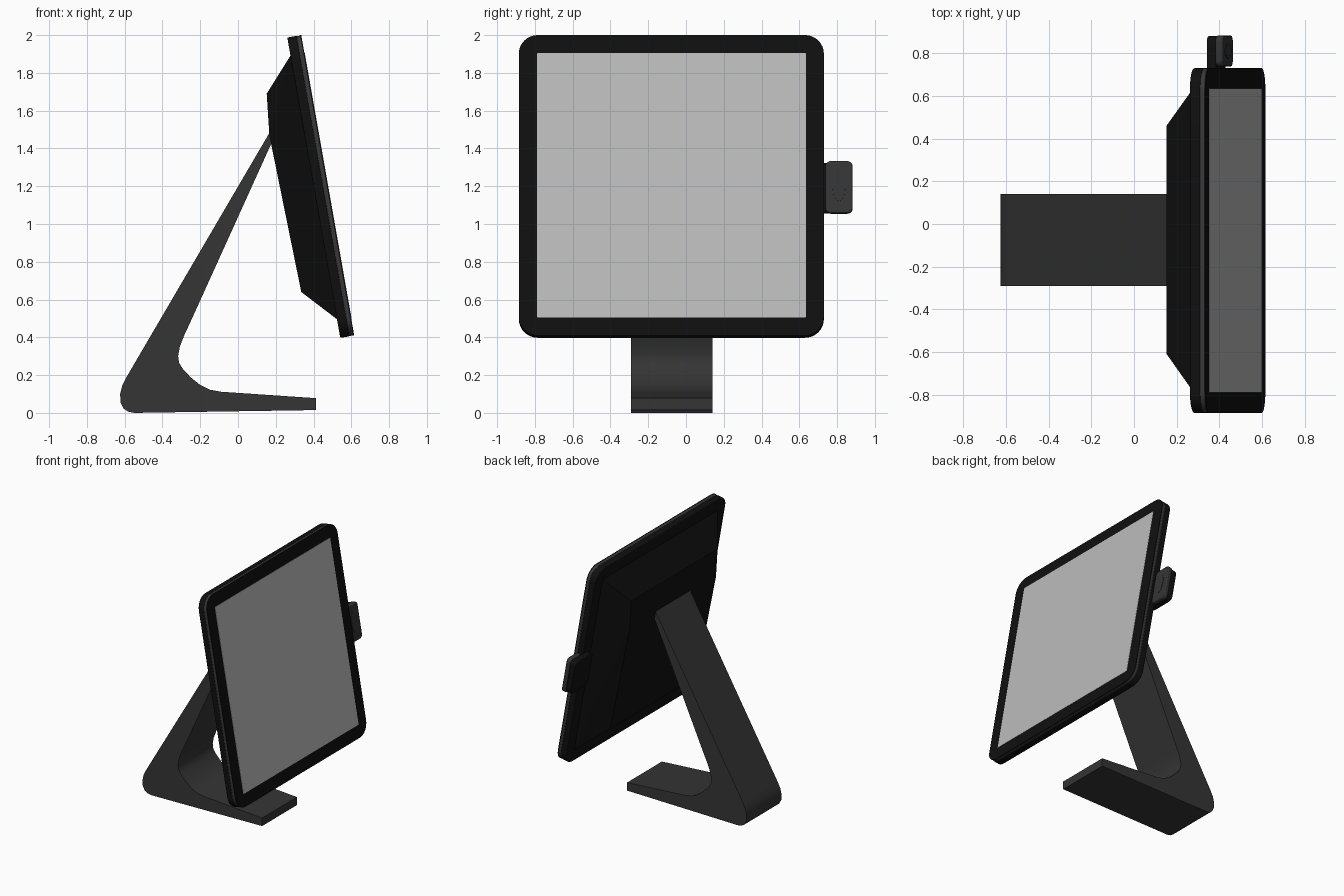
import bpy, bmesh, math
from mathutils import Matrix, Vector

if "Cube" in bpy.data.objects:
    bpy.data.objects.remove(bpy.data.objects["Cube"])


def material(name, v):
    m = bpy.data.materials.new(name)
    m.diffuse_color = (v, v, v, 1)
    m.use_nodes = True
    m.node_tree.nodes["Principled BSDF"].inputs["Base Color"].default_value = m.diffuse_color
    return m


BLACK = material("black_plastic", 0.005)
TRIM = material("trim_grey", 0.04)
DARK = material("dark_grey", 0.035)
GLASS = material("screen_grey", 0.5)


def finish(name, bm, mat, matrix=Matrix(), bevel=0):
    bmesh.ops.recalc_face_normals(bm, faces=bm.faces)
    me = bpy.data.meshes.new(name)
    bm.to_mesh(me)
    bm.free()
    me.transform(matrix)
    me.materials.append(mat)
    ob = bpy.data.objects.new(name, me)
    bpy.context.collection.objects.link(ob)
    if bevel:
        b = ob.modifiers.new("edge", 'BEVEL')
        b.width, b.segments, b.limit_method = bevel, 2, 'ANGLE'
        b.angle_limit = math.radians(50)
    bpy.ops.object.select_all(action='DESELECT')
    ob.select_set(True)
    bpy.context.view_layer.objects.active = ob
    bpy.ops.object.shade_smooth_by_angle(angle=math.radians(30))
    return ob


def prism(name, outline, z0, z1, mat, matrix, bevel=0):
    bm = bmesh.new()
    lo = [bm.verts.new((x, y, z0)) for x, y in outline]
    hi = [bm.verts.new((x, y, z1)) for x, y in outline]
    n = len(outline)
    bm.faces.new(lo[::-1])
    bm.faces.new(hi)
    for i in range(n):
        j = (i + 1) % n
        bm.faces.new((lo[i], lo[j], hi[j], hi[i]))
    return finish(name, bm, mat, matrix, bevel)


def rounded(w, h, r, cx=0, cy=0, seg=8):
    pts = []
    for k, (sx, sy) in enumerate([(1, 1), (-1, 1), (-1, -1), (1, -1)]):
        for i in range(seg + 1):
            a = math.pi / 2 * (k + i / seg)
            pts.append((cx + sx * (w / 2 - r) + r * math.cos(a),
                        cy + sy * (h / 2 - r) + r * math.sin(a)))
    return pts


def ellipse(rx, ry, cx, cy, n=28):
    return [(cx + rx * math.cos(2 * math.pi * i / n),
             cy + ry * math.sin(2 * math.pi * i / n)) for i in range(n)]


# Tilted frame of the display: local x = width, y = up the glass, z = outward
s, c = math.sin(math.radians(10)), math.cos(math.radians(10))
TILT = Matrix(((0, -s, c, 0.475), (1, 0, 0, -0.0775), (0, c, s, 1.205), (0, 0, 0, 1)))

# Display: rear shell, lighter trim band, front bezel, glass
prism("display_shell", rounded(1.615, 1.615, 0.1), -0.075, -0.024, BLACK, TILT, 0.006)
prism("display_trim", rounded(1.612, 1.612, 0.1), -0.026, -0.005, TRIM, TILT)
prism("display_bezel", rounded(1.615, 1.615, 0.1), -0.006, 0, BLACK, TILT)
prism("screen", rounded(1.425, 1.42, 0.004, seg=2), -0.004, 0.002, GLASS, TILT)

# Tapered rear housing, hull of its back ridge lines and its base rim
bm = bmesh.new()
back = [(0.152, 1.69), (0.166, 1.47), (0.335, 0.64)]
base = [(0.277, 1.89), (0.525, 0.495), (0.295, 1.89), (0.543, 0.495)]
for prof, ys in ((back, (-0.608, 0.46)), (base, (-0.785, 0.635))):
    for x, z in prof:
        for y in ys:
            bm.verts.new((x, y, z))
bmesh.ops.convex_hull(bm, input=bm.verts)
bmesh.ops.dissolve_limit(bm, angle_limit=0.01, verts=bm.verts, edges=bm.edges)
housing = finish("rear_housing", bm, BLACK)
housing.data.shade_flat()

# Stand: one bent profile, leaning leg and flat foot
profile = [(0.2, 1.54), (-0.59, 0.19), (-0.613, 0.145), (-0.624, 0.1), (-0.622, 0.055),
           (-0.605, 0.022), (-0.58, 0.006), (-0.55, 0.0), (0.412, 0.015), (0.412, 0.078),
           (-0.09, 0.112), (-0.15, 0.123), (-0.2, 0.148), (-0.25, 0.188), (-0.29, 0.23),
           (-0.312, 0.265), (-0.317, 0.3), (-0.308, 0.35), (-0.285, 0.41), (-0.25, 0.485),
           (0.21, 1.5)]
SIDE = Matrix(((1, 0, 0, 0), (0, 0, -1, 0), (0, 1, 0, 0), (0, 0, 0, 1)))
prism("stand", profile, -0.14, 0.29, DARK, SIDE)

# Card reader on the side: rear bracket, front body, raised oval
prism("reader_bracket", rounded(0.22, 0.265, 0.035, 0.848, 0.0), -0.114, -0.07, BLACK, TILT, 0.006)
prism("reader_body", rounded(0.145, 0.28, 0.03, 0.8875, -0.002), -0.072, -0.036, DARK, TILT, 0.008)
prism("reader_oval", ellipse(0.034, 0.079, 0.8875, 0.0), -0.04, -0.033, DARK, TILT)
